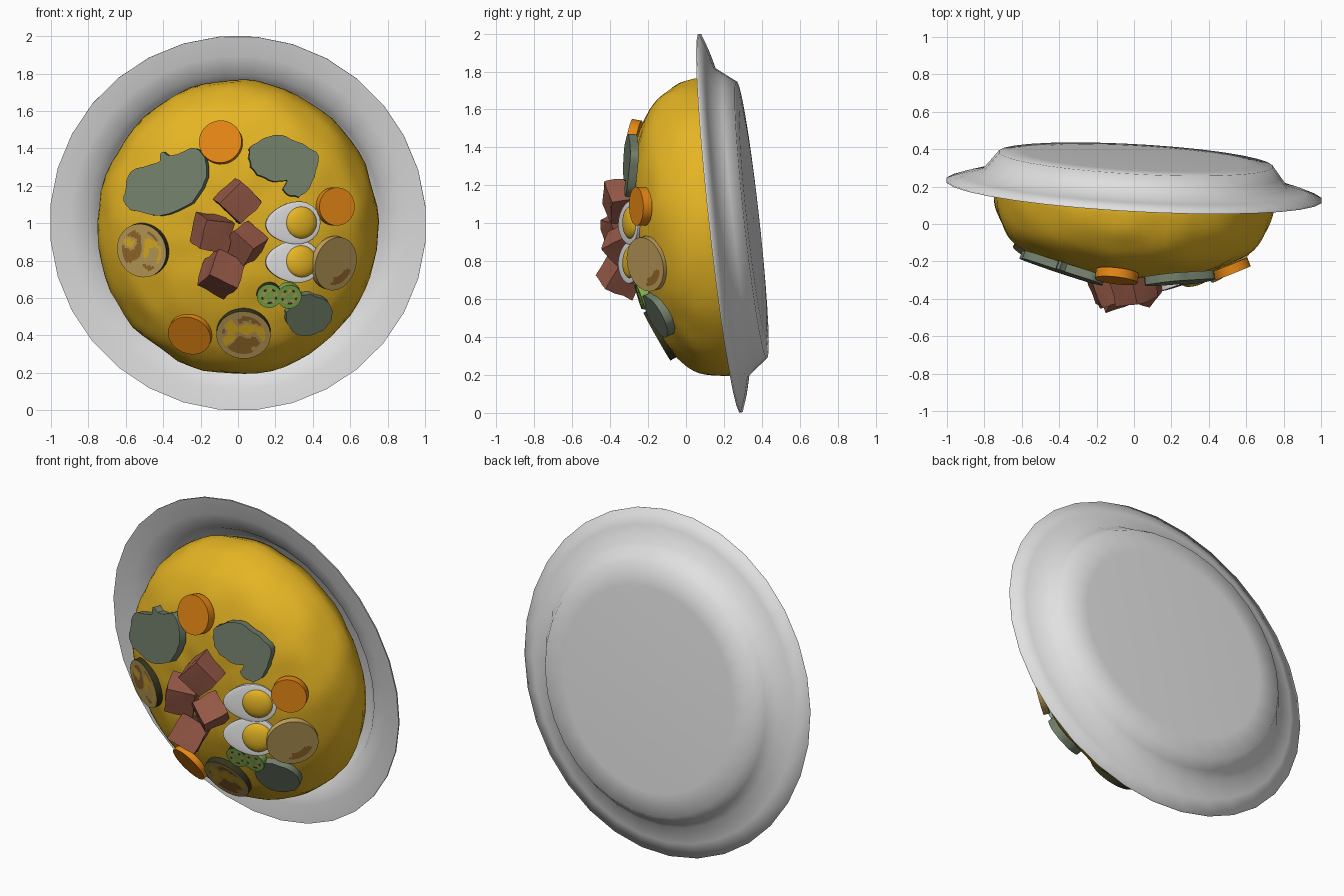
import bpy, bmesh, math, random
from mathutils import Vector, Matrix, Euler, noise

if "Cube" in bpy.data.objects:
    bpy.data.objects.remove(bpy.data.objects["Cube"])

random.seed(4)

def mat(name, r, g, b):
    m = bpy.data.materials.new(name)
    lin = lambda c: c / 12.92 if c < 0.04045 else ((c + 0.055) / 1.055) ** 2.4
    m.diffuse_color = (lin(r), lin(g), lin(b), 1)
    m.use_nodes = True
    m.node_tree.nodes["Principled BSDF"].inputs["Base Color"].default_value = m.diffuse_color
    return m

PLATE = mat("plate_white", .88, .88, .88)
YELLOW = mat("stew_yellow", .90, .71, .14)
ORANGE = mat("carrot_orange", .90, .53, .08)
LEAF = mat("leaf_grey_green", .45, .50, .42)
MEAT = mat("meat_brown", .59, .35, .28)
EGG = mat("egg_white", .96, .96, .96)
TAN = mat("potato_tan", .76, .63, .36)
TOAST = mat("toasted_brown", .60, .42, .17)
GREEN = mat("pepper_green", .50, .68, .30)
DARK = mat("dark_skin", .20, .20, .12)

def frame(origin, n):
    """Matrix whose z axis is n and whose x axis stays close to world x."""
    n = Vector(n).normalized()
    x = (Vector((1, 0, 0)) - n * n.x).normalized()
    m = Matrix((x, n.cross(x), n)).transposed().to_4x4()
    m.translation = Vector(origin)
    return m

def finish(bm, name, mats, matrix=None, angle=35):
    if matrix:
        bm.transform(matrix)
    bmesh.ops.recalc_face_normals(bm, faces=bm.faces)
    me = bpy.data.meshes.new(name)
    bm.to_mesh(me)
    bm.free()
    ob = bpy.data.objects.new(name, me)
    bpy.context.collection.objects.link(ob)
    for m in mats:
        me.materials.append(m)
    bpy.ops.object.select_all(action='DESELECT')
    ob.select_set(True)
    bpy.context.view_layer.objects.active = ob
    if angle:
        bpy.ops.object.shade_smooth_by_angle(angle=math.radians(angle))
    return ob

def lathe(profile, segs):
    bm = bmesh.new()
    rings = []
    for r, w in profile:
        ang = [2 * math.pi * (i + .5) / segs for i in range(segs)]
        rings.append([bm.verts.new((r * math.cos(a), r * math.sin(a), w)) for a in ang])
    for a, b in zip(rings, rings[1:]):
        for i in range(segs):
            j = (i + 1) % segs
            bm.faces.new((a[i], a[j], b[j], b[i]))
    bmesh.ops.remove_doubles(bm, verts=bm.verts, dist=1e-5)
    return bm

# Plate, tilted to face forward and slightly down
TILT = (-.055, -1, -.11)
plate_profile = [(0, -.14), (.70, -.14), (.76, -.09), (.80, -.04), (.90, -.012), (1.008, .004),
                 (1.008, -.004), (.92, -.035), (.82, -.06), (.78, -.11), (.735, -.168), (.6, -.175), (0, -.18)]
finish(lathe(plate_profile, 32), "plate", [PLATE], frame((0, .18, 1), TILT), 80)

# Lumpy stew mound
steps = [i / 22 * math.pi / 2 for i in range(23)]
dome = [(.79 * math.sin(t) ** .8, .45 * max(math.cos(t), 0) ** .8 if i < 22 else 0) for i, t in enumerate(steps)]
bm = lathe(dome + [(.75, -.08), (.6, -.12), (0, -.12)], 64)
bm.normal_update()
for v in bm.verts:
    v.co += v.co.normalized() * noise.noise(v.co * 6.5) * .015
finish(bm, "stew", [YELLOW], frame((0, .18, .98), TILT) @ Matrix.Diagonal((.95, 1, 1, 1)), 60)

def surf(x, z):
    """Depth y of the stew surface behind the front-view point x, z."""
    r = min(math.hypot(x / .76, (z - .98) / .8), .98)
    return .18 - .055 * x - .11 * (z - 1) - .45 * (1 - r ** 2.5) ** .4

def normal(x, z, e=.03):
    return Vector(((surf(x + e, z) - surf(x - e, z)) / (2 * e), -1,
                   (surf(x, z + e) - surf(x, z - e)) / (2 * e))).normalized()

def seat(x, z, lift=0, lean=(0, 0, 0)):
    n = (normal(x, z) + Vector(lean)).normalized()
    return frame(Vector((x, surf(x, z), z)) + n * lift, n)

def slab(r, h, segs=32, rings=1):
    top = [(r * i / rings, h / 2) for i in range(rings + 1)]
    return lathe(top + [(r, -h / 2), (0, -h / 2)], segs)

# Carrot slices
for i, (x, z, r) in enumerate([(-.09, 1.43, .115), (.515, 1.09, .102), (-.25, .42, .118)]):
    finish(slab(r, .05), f"carrot_slice_{i+1}", [ORANGE], seat(x, z, .015))

# Potato slices with toasted patches and a dark edge
for i, (x, z, r, lean, cut) in enumerate([(-.5, .86, .145, (0, 0, 0), .02), (.03, .42, .145, (0, 0, 0), .05),
                                          (.5, .79, .145, (.42, 0, 0), .33)]):
    bm = slab(r, .036, 48, 10)
    for f in bm.faces:
        c = f.calc_center_median()
        if c.z < .017:
            f.material_index = 2 if i < 2 else 0
        elif c.xy.length < r * .82:
            p = noise.noise(Vector((c.x * 14, c.y * 14, i * 5.3 + 1)))
            f.material_index = 1 if p > cut else (3 if p < -.2 and i < 2 else 0)
    finish(bm, f"potato_slice_{i+1}", [TAN, TOAST, DARK, YELLOW], seat(x, z, .018, lean))

# Pepper rings with dark skin, dark hollows and pale seeds
for i, (x, z) in enumerate([(.165, .625), (.268, .622)]):
    bm = slab(.066, .05, 30, 6)
    for f in bm.faces:
        c = f.calc_center_median()
        a = math.atan2(c.y, c.x) % (2 * math.pi / 5)
        q = c.xy.length / .066
        if c.z < .024:
            f.material_index = 1 if i == 0 else 0
        elif .35 < q < .67 and a < .42:
            f.material_index = 2
        elif .5 < q < .67 and a > .8:
            f.material_index = 1
    finish(bm, f"pepper_ring_{i+1}", [GREEN, DARK, TAN], seat(x, z, .025))

# Wilted leaves: jittered outlines pushed out into flat plates
leaves = [
    [(-.59, 1.17), (-.56, 1.28), (-.42, 1.32), (-.40, 1.38), (-.34, 1.36), (-.22, 1.40), (-.16, 1.33),
     (-.17, 1.22), (-.24, 1.11), (-.40, 1.04), (-.56, 1.07), (-.60, 1.12)],
    [(.07, 1.30), (.06, 1.40), (.14, 1.45), (.20, 1.47), (.28, 1.45), (.41, 1.38), (.42, 1.30),
     (.38, 1.19), (.32, 1.14), (.24, 1.17), (.26, 1.23), (.20, 1.22), (.12, 1.25)],
    [(.25, .50), (.27, .57), (.34, .63), (.42, .62), (.49, .57), (.48, .48), (.40, .42), (.30, .42)]]
for k, pts in enumerate(leaves):
    cx = sum(p[0] for p in pts) / len(pts)
    cz = sum(p[1] for p in pts) / len(pts)
    n = normal(cx, cz)
    y0 = surf(cx, cz)
    bm = bmesh.new()
    loop = []
    for i in range(len(pts)):
        a, b, c, d = (Vector(pts[(i + j) % len(pts)]) for j in (-1, 0, 1, 2))
        for t in (0, .25, .5, .75):
            p = .5 * (2 * b + (c - a) * t + (2 * a - 5 * b + 4 * c - d) * t * t + (3 * b - a - 3 * c + d) * t ** 3)
            x = p.x + random.uniform(-.004, .004)
            z = p.y + random.uniform(-.004, .004)
            y = y0 - ((x - cx) * n.x + (z - cz) * n.z) / n.y
            loop.append(bm.verts.new(Vector((x, y, z)) + n * .035))
    face = bm.faces.new(loop)
    ext = bmesh.ops.extrude_face_region(bm, geom=[face], use_keep_orig=True)
    for v in [g for g in ext["geom"] if isinstance(g, bmesh.types.BMVert)]:
        v.co -= n * .045
    finish(bm, f"leaf_{k+1}", [LEAF])

# Meat cubes
for i, (x, y, z, s, rot) in enumerate([(0, -.335, 1.12, .165, (.2, .75, .35)), (-.14, -.335, .95, .165, (.25, .15, .4)),
                                       (.04, -.325, .89, .15, (.5, .7, -.3)), (-.09, -.335, .73, .17, (-.4, .45, .3))]):
    bm = bmesh.new()
    bmesh.ops.create_cube(bm, size=s)
    bmesh.ops.subdivide_edges(bm, edges=bm.edges, cuts=2, use_grid_fill=True)
    for v in bm.verts:
        v.co *= 1 + random.uniform(-.05, .05)
    finish(bm, f"meat_cube_{i+1}", [MEAT], Matrix.Translation((x, y, z)) @ Euler(rot).to_matrix().to_4x4(), 40)

# Halved eggs, cut face forward and turned to the right, with domed yolks
for i, (z, roll, nz) in enumerate([(1.0, .08, 0), (.795, .03, .05)]):
    m = frame((.295, -.305, z), (.36, -1, nz)) @ Matrix.Rotation(roll, 4, 'Z')
    bm = bmesh.new()
    bmesh.ops.create_uvsphere(bm, u_segments=32, v_segments=20, radius=1)
    for v in bm.verts:
        x, y, w = v.co
        v.co = (.155 * x, .112 * y * (1 + .18 * x), .115 * w if w < 0 else .008 * w)
    finish(bm, f"egg_half_{i+1}", [EGG], m, 50)
    bm = bmesh.new()
    bmesh.ops.create_uvsphere(bm, u_segments=28, v_segments=14, radius=1)
    bmesh.ops.scale(bm, vec=(.088, .086, .035), verts=bm.verts)
    finish(bm, f"egg_yolk_{i+1}", [YELLOW], m @ Matrix.Translation((.045, 0, .002)), 60)
